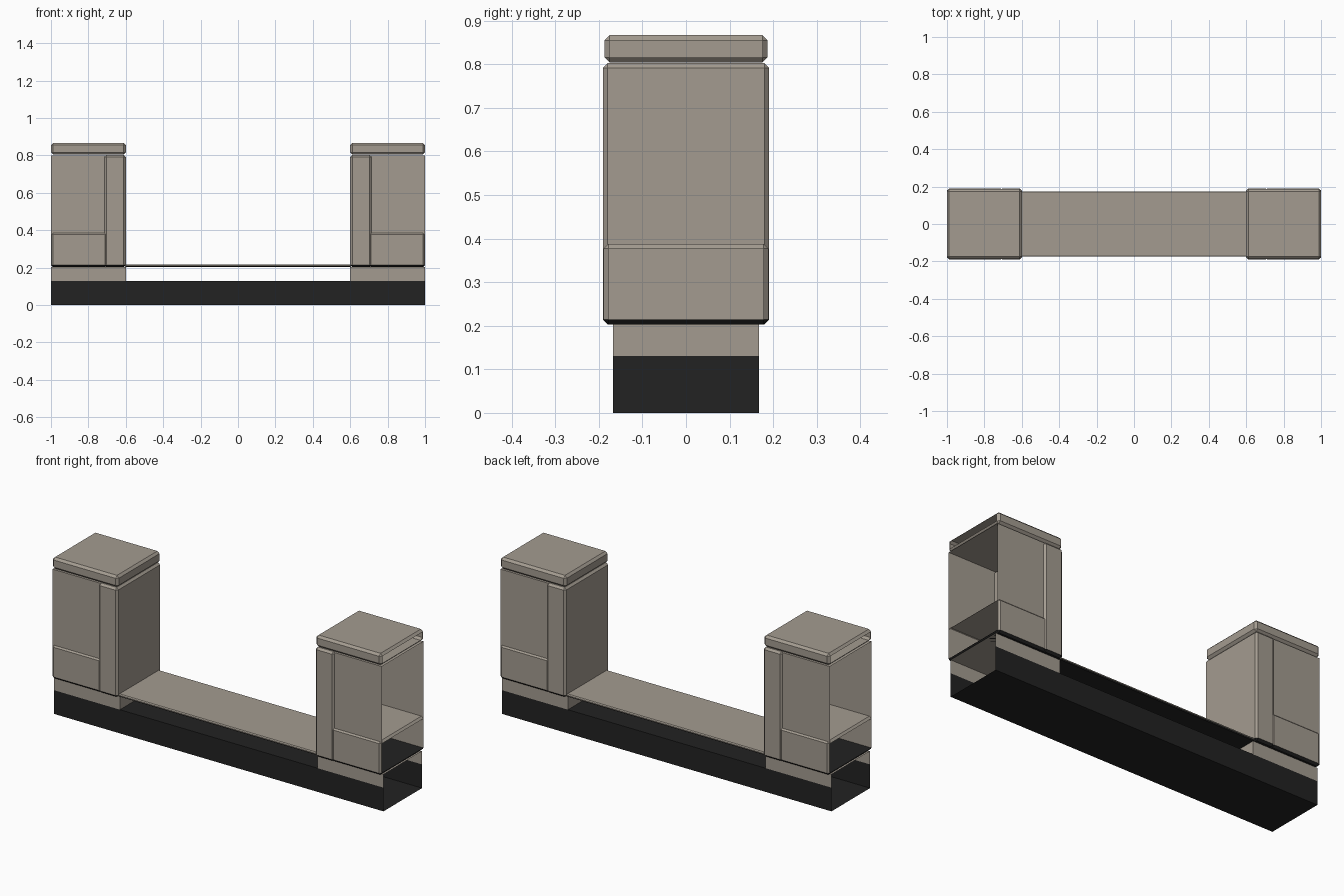
import bpy, bmesh

if "Cube" in bpy.data.objects:
    bpy.data.objects.remove(bpy.data.objects["Cube"])


def material(name, rgb):
    m = bpy.data.materials.new(name)
    m.diffuse_color = (*rgb, 1.0)
    m.use_nodes = True
    m.node_tree.nodes["Principled BSDF"].inputs["Base Color"].default_value = m.diffuse_color
    return m


STONE = material("warm_grey_stone", (0.37, 0.33, 0.28))
DARK = material("black_underside", (0.016, 0.016, 0.016))


def block(name, x, y, z, bevel=0.0, open_x=(), split=None, dark=None):
    """Box from x, y, z ranges; open_x lists x positions whose end face is left open."""
    bm = bmesh.new()
    bmesh.ops.create_cube(bm, size=1.0)
    x = sorted(x)
    for v in bm.verts:
        for i, r in enumerate((x, y, z)):
            v.co[i] = r[1] if v.co[i] > 0 else r[0]
    if bevel:
        bmesh.ops.bevel(bm, geom=list(bm.edges), offset=bevel, segments=1,
                        affect='EDGES', profile=0.5)
    # colour boundary ring
    if split is not None:
        bmesh.ops.bisect_plane(bm, geom=bm.verts[:] + bm.edges[:] + bm.faces[:],
                               plane_co=(0, 0, split), plane_no=(0, 0, 1))
    bm.normal_update()
    ends = [f for f in bm.faces if abs(f.normal.x) > 0.99
            and any(abs(f.calc_center_median().x - p) < 0.001 for p in open_x)]
    bmesh.ops.delete(bm, geom=ends, context='FACES')
    for f in bm.faces:
        c = f.calc_center_median()
        if dark == 'all' or (split is not None and c.z < split):
            f.material_index = 1
        elif dark == 'below' and f.normal.z < -0.3:
            f.material_index = 1
    me = bpy.data.meshes.new(name)
    bm.to_mesh(me)
    bm.free()
    me.materials.append(STONE)
    me.materials.append(DARK)
    ob = bpy.data.objects.new(name, me)
    bpy.context.collection.objects.link(ob)
    return ob


# low base and thin slab floating above it
block("middle_base", (-0.6, 0.6), (-0.167, 0.167), (0, 0.13),
      open_x=(-0.6, 0.6), dark='all')
block("walkway_slab", (-0.605, 0.605), (-0.175, 0.175), (0.203, 0.218),
      bevel=0.005, open_x=(-0.605, 0.605), dark='below')

# matching pillars, open on their outer ends
for side, s in (("left", -1), ("right", 1)):
    end = (s * 1.0,)
    block(side + "_plinth", (s * 0.6, s), (-0.167, 0.167), (0, 0.203),
          open_x=end, split=0.13)
    block(side + "_inner_column", (s * 0.6, s * 0.715), (-0.191, 0.191),
          (0.203, 0.803), bevel=0.011, dark='below')
    block(side + "_wall_panel", (s * 0.7, s), (-0.181, 0.181),
          (0.215, 0.8), open_x=end, dark='below')
    block(side + "_lower_block", (s * 0.7, s), (-0.189, 0.189),
          (0.203, 0.388), bevel=0.011, open_x=end, dark='below')
    block(side + "_cap", (s * 0.6, s), (-0.187, 0.187),
          (0.804, 0.867), bevel=0.012, open_x=end)
